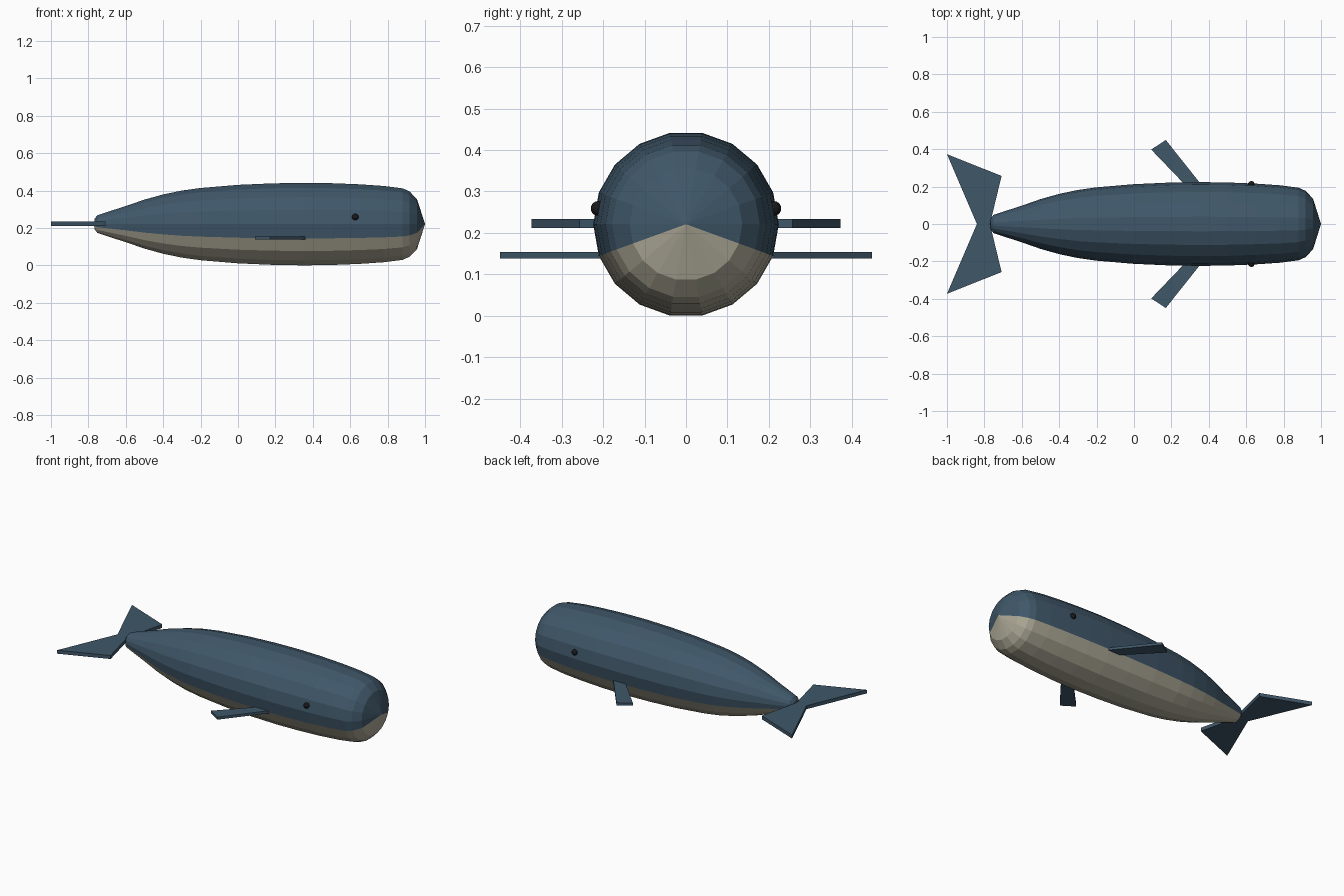
import bpy, bmesh
from math import sin, cos, radians

if "Cube" in bpy.data.objects:
    bpy.data.objects.remove(bpy.data.objects["Cube"])

AXIS_Z = 0.221   # height of the body's long axis
SIDES = 18


def material(name, rgb):
    m = bpy.data.materials.new(name)
    m.diffuse_color = (*rgb, 1)
    m.use_nodes = True
    m.node_tree.nodes["Principled BSDF"].inputs["Base Color"].default_value = m.diffuse_color
    return m


blue = material("slate_blue", (0.05, 0.095, 0.14))
cream = material("belly_cream", (0.42, 0.40, 0.31))
black = material("eye_black", (0.01, 0.01, 0.012))


def finish(bm, name, *mats):
    bmesh.ops.recalc_face_normals(bm, faces=bm.faces)
    me = bpy.data.meshes.new(name)
    bm.to_mesh(me)
    bm.free()
    for m in mats:
        me.materials.append(m)
    ob = bpy.data.objects.new(name, me)
    bpy.context.collection.objects.link(ob)
    return ob


def plate(name, outline, z, thick):
    """Flat fin: outline in plan, extruded upwards."""
    bm = bmesh.new()
    face = bm.faces.new([bm.verts.new((x, y, z - thick / 2)) for x, y in outline])
    ext = bmesh.ops.extrude_face_region(bm, geom=[face])
    verts = [v for v in ext["geom"] if isinstance(v, bmesh.types.BMVert)]
    bmesh.ops.translate(bm, verts=verts, vec=(0, 0, thick))
    return finish(bm, name, blue)


# Body: profile (x, radius) turned around the long axis
profile = [(-0.767, 0.028), (-0.752, 0.048), (-0.68, 0.072), (-0.60, 0.098),
           (-0.50, 0.133), (-0.40, 0.161), (-0.30, 0.182), (-0.20, 0.196),
           (0.0, 0.213), (0.18, 0.221), (0.35, 0.224), (0.50, 0.222),
           (0.65, 0.216), (0.78, 0.207), (0.88, 0.194), (0.916, 0.178),
           (0.957, 0.136)]
bm = bmesh.new()
rings = []
for x, r in profile:
    rings.append([bm.verts.new((x, r * cos(radians(20 * i)),
                                AXIS_Z + r * sin(radians(20 * i))))
                  for i in range(SIDES)])
nose = bm.verts.new((1.0, 0, AXIS_Z))
tail = bm.verts.new((-0.77, 0, AXIS_Z))
for i in range(SIDES):
    j = (i + 1) % SIDES
    faces = [bm.faces.new((a[i], a[j], b[j], b[i])) for a, b in zip(rings, rings[1:])]
    faces.append(bm.faces.new((rings[-1][i], rings[-1][j], nose)))
    faces.append(bm.faces.new((rings[0][j], rings[0][i], tail)))
    for f in faces:                       # belly is the arc from 200 to 340 degrees
        f.material_index = 1 if 10 <= i < 17 else 0
finish(bm, "body", blue, cream)

# Tail flukes, flippers and eyes, one per side
for side, s in (("left", 1), ("right", -1)):
    fluke = [(-0.77, 0), (-0.708, 0.257), (-1.0, 0.373), (-0.84, 0)]
    plate(side + "_fluke", [(x, s * y) for x, y in fluke], 0.223, 0.022)

    flipper = [(0.33, 0.15), (0.408, 0.15), (0.17, 0.449), (0.092, 0.398)]
    plate(side + "_flipper", [(x, s * y) for x, y in flipper], 0.146, 0.016)

    bm = bmesh.new()
    bmesh.ops.create_uvsphere(bm, u_segments=12, v_segments=8, radius=0.018)
    eye = finish(bm, side + "_eye", black)
    eye.location = (0.627, s * 0.212, 0.259)
